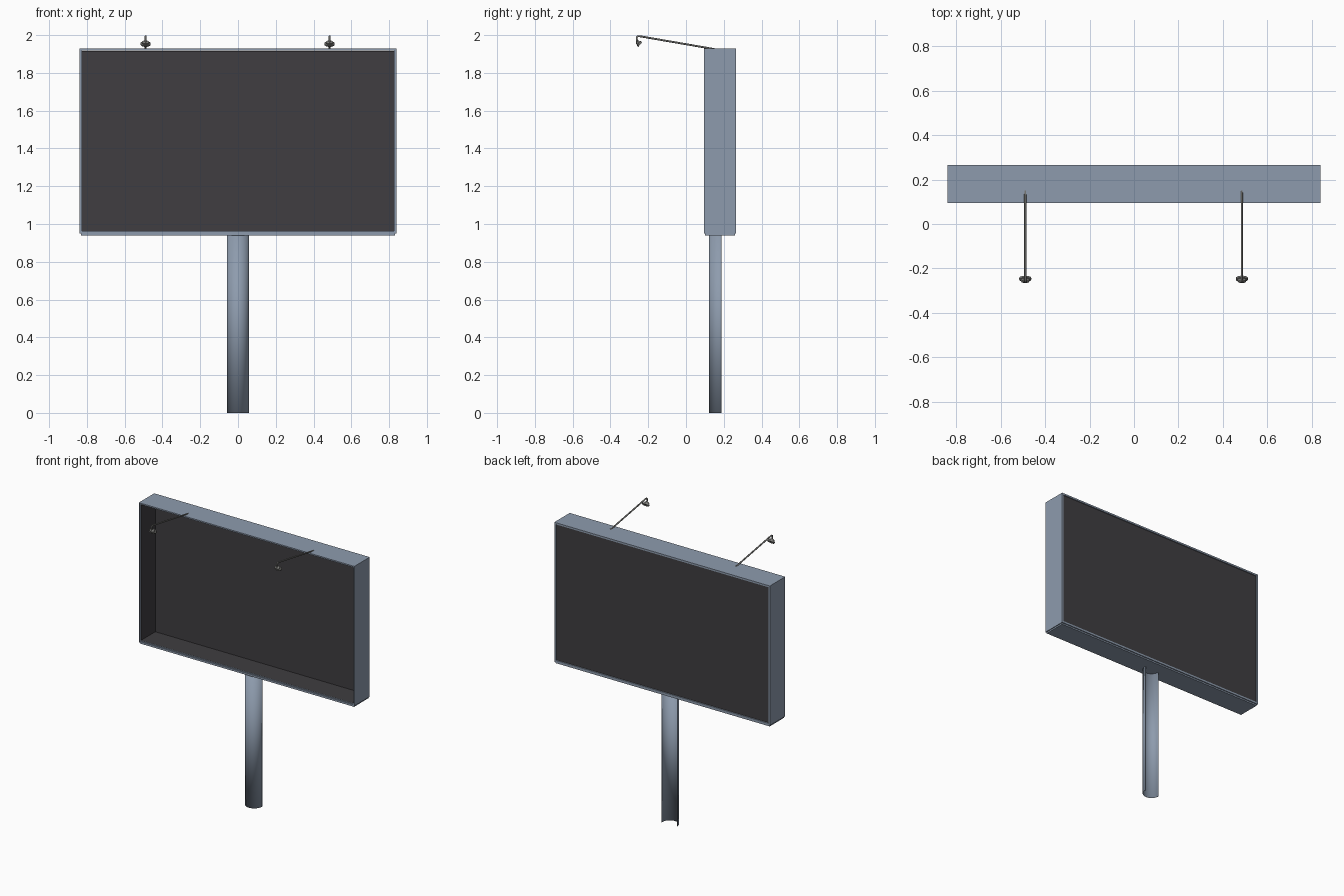
import bpy, bmesh, math
from mathutils import Matrix

if "Cube" in bpy.data.objects:
    bpy.data.objects.remove(bpy.data.objects["Cube"])


def material(name, rgb):
    m = bpy.data.materials.new(name)
    m.diffuse_color = (*rgb, 1)
    m.use_nodes = True
    m.node_tree.nodes["Principled BSDF"].inputs["Base Color"].default_value = m.diffuse_color
    return m


BLUE = material("blue_grey_paint", (0.27, 0.33, 0.42))
DARK = material("dark_panel", (0.05, 0.047, 0.052))
STEEL = material("lamp_grey", (0.2, 0.2, 0.19))


def finish(name, bm, mat, smooth=False):
    bmesh.ops.recalc_face_normals(bm, faces=bm.faces[:])
    me = bpy.data.meshes.new(name)
    bm.to_mesh(me)
    bm.free()
    ob = bpy.data.objects.new(name, me)
    bpy.context.collection.objects.link(ob)
    me.materials.append(mat)
    if smooth:
        bpy.ops.object.select_all(action='DESELECT')
        ob.select_set(True)
        bpy.context.view_layer.objects.active = ob
        bpy.ops.object.shade_smooth_by_angle(angle=math.radians(35))
    return ob


def rect_loft(name, rings, mat, closed=False, cap_end=False):
    """Skin rectangles in the xz plane, each given as (half_x, z_low, z_high, y)."""
    bm = bmesh.new()
    loops = [[bm.verts.new(p) for p in ((-hx, y, z0), (hx, y, z0), (hx, y, z1), (-hx, y, z1))]
             for hx, z0, z1, y in rings]
    pairs = list(zip(loops, loops[1:]))
    if closed:
        pairs.append((loops[-1], loops[0]))
    for a, b in pairs:
        for i in range(4):
            j = (i + 1) % 4
            bm.faces.new((a[i], a[j], b[j], b[i]))
    if cap_end:
        bm.faces.new(loops[-1])
    return finish(name, bm, mat)


# Hollow frame with a small stepped lip at the front
rect_loft("board_frame", [
    (0.838, 0.949, 1.930, 0.095), (0.838, 0.949, 1.930, 0.266),
    (0.826, 0.962, 1.918, 0.266), (0.826, 0.962, 1.918, 0.100),
    (0.832, 0.956, 1.924, 0.100), (0.832, 0.956, 1.924, 0.095)], BLUE, closed=True)

# Dark open-fronted tray lining the frame
rect_loft("display_panel", [
    (0.825, 0.963, 1.917, 0.102), (0.825, 0.963, 1.917, 0.260)], DARK, cap_end=True)

# Narrow plate under the frame
bm = bmesh.new()
bmesh.ops.create_cube(bm, size=1, matrix=Matrix.Translation((0, 0.180, 0.9445))
                      @ Matrix.Diagonal((1.664, 0.158, 0.011, 1)))
finish("bottom_plate", bm, BLUE)

# Half-pipe post, open at the back
bm = bmesh.new()
N = 24
cols = []
for i in range(N + 1):
    a = math.radians(180 + 188 * i / N)
    x, y = 0.059 * math.cos(a), 0.180 + 0.059 * math.sin(a)
    cols.append((bm.verts.new((x, y, 0)), bm.verts.new((x, y, 0.942))))
for a, b in zip(cols, cols[1:]):
    bm.faces.new((a[0], b[0], b[1], a[1]))
post = finish("post", bm, BLUE, smooth=True)
sol = post.modifiers.new("wall", 'SOLIDIFY')
sol.thickness = 0.002


# Lamp arm: thin rod with a hooked end
def lamp_arm(name, x):
    cu = bpy.data.curves.new(name, 'CURVE')
    cu.dimensions = '3D'
    cu.bevel_depth = 0.005
    cu.bevel_resolution = 2
    cu.use_fill_caps = True
    pts = [(0.150, 1.926), (-0.245, 1.994), (-0.254, 1.994),
           (-0.260, 1.989), (-0.261, 1.981), (-0.259, 1.965)]
    sp = cu.splines.new('POLY')
    sp.points.add(len(pts) - 1)
    for p, (y, z) in zip(sp.points, pts):
        p.co = (x, y, z, 1)
    ob = bpy.data.objects.new(name, cu)
    bpy.context.collection.objects.link(ob)
    cu.materials.append(STEEL)


# Lamp head: tilted oval cap with a wide rim, aimed down at the board
def lamp_head(name, x):
    profile = [(0.45, 0.013), (0.68, 0.010), (0.74, 0.001), (1.0, -0.001),
               (1.0, -0.011), (0.85, -0.011), (0.8, -0.006)]
    bm = bmesh.new()
    rings = []
    for r, h in profile:
        rings.append([bm.verts.new((0.027 * r * math.cos(t), 0.016 * r * math.sin(t), h))
                      for t in (2 * math.pi * k / 20 for k in range(20))])
    for a, b in zip(rings, rings[1:]):
        for k in range(20):
            j = (k + 1) % 20
            bm.faces.new((a[k], a[j], b[j], b[k]))
    bm.faces.new(rings[0])
    bm.faces.new(rings[-1])
    bm.transform(Matrix.Translation((x, -0.251, 1.957)) @ Matrix.Rotation(math.radians(50), 4, 'X'))
    finish(name, bm, STEEL, smooth=True)


for side, x in (("left", -0.489), ("right", 0.485)):
    lamp_arm(side + "_lamp_arm", x)
    lamp_head(side + "_lamp_head", x)
